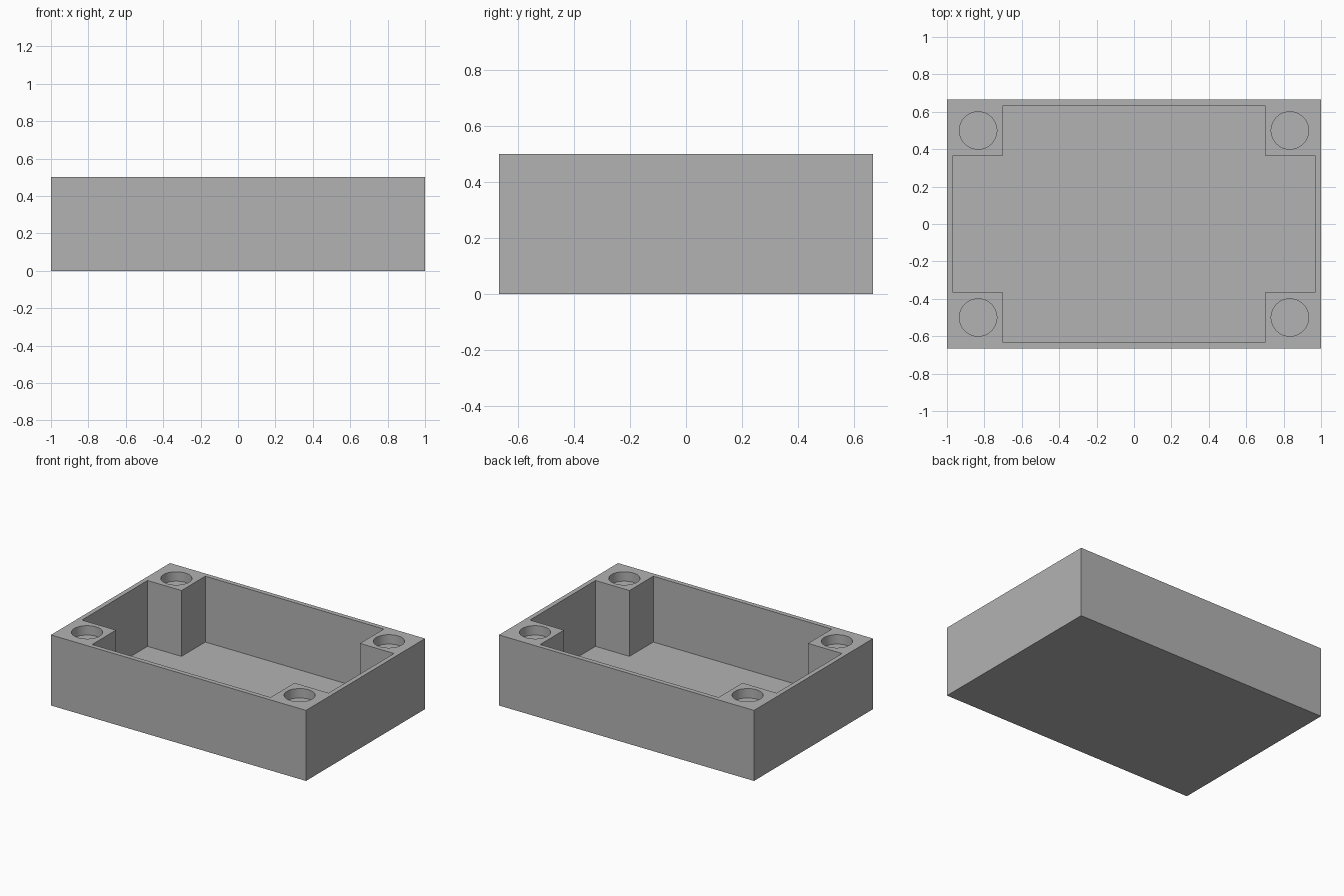
import bpy
import bmesh
import math

cube = bpy.data.objects.get("Cube")
if cube:
    bpy.data.objects.remove(cube, do_unlink=True)

# Overall sizes
LENGTH, WIDTH, HEIGHT = 2.0, 4 / 3, 0.5
WALL = 1 / 30            # wall and floor thickness
POST = 0.3               # corner post size from the outer faces
HOLE_INSET, HOLE_RADIUS, HOLE_DEPTH = 1 / 6, 0.1, 1 / 15

grey = bpy.data.materials.new("plain grey")
grey.use_nodes = True
colour = (0.45, 0.45, 0.45, 1)
grey.diffuse_color = colour
grey.node_tree.nodes["Principled BSDF"].inputs["Base Color"].default_value = colour


def prism(name, outline, bottom, top):
    """Extrude a flat outline between two heights."""
    bm = bmesh.new()
    face = bm.faces.new([bm.verts.new((x, y, bottom)) for x, y in outline])
    result = bmesh.ops.extrude_face_region(bm, geom=[face])
    verts = [v for v in result["geom"] if isinstance(v, bmesh.types.BMVert)]
    bmesh.ops.translate(bm, verts=verts, vec=(0, 0, top - bottom))
    bmesh.ops.recalc_face_normals(bm, faces=bm.faces)
    mesh = bpy.data.meshes.new(name)
    bm.to_mesh(mesh)
    bm.free()
    mesh.materials.append(grey)
    obj = bpy.data.objects.new(name, mesh)
    bpy.context.collection.objects.link(obj)
    return obj


def cut(target, cutter):
    """Subtract the cutter from the target, then discard it."""
    cutter.hide_render = True
    mod = target.modifiers.new("cut", "BOOLEAN")
    mod.operation = "DIFFERENCE"
    mod.solver = "EXACT"
    mod.object = cutter
    bpy.context.view_layer.objects.active = target
    bpy.ops.object.modifier_apply(modifier=mod.name)
    bpy.data.objects.remove(cutter, do_unlink=True)


# Solid block
hx, hy = LENGTH / 2, WIDTH / 2
tray = prism("box_base", [(-hx, -hy), (hx, -hy), (hx, hy), (-hx, hy)], 0, HEIGHT)

# Cross-shaped cavity that leaves a square post in each corner
ix, iy = hx - WALL, hy - WALL
px, py = hx - POST, hy - POST
corner = [(ix, py), (px, py), (px, iy)]
outline = []
for sx, sy in ((1, 1), (-1, 1), (-1, -1), (1, -1)):
    points = corner if sx * sy > 0 else corner[::-1]
    outline += [(x * sx, y * sy) for x, y in points]
cut(tray, prism("cavity_cutter", outline, WALL, HEIGHT + 0.1))

# Round pocket in the top of each post
STEPS = 48
for sx in (-1, 1):
    for sy in (-1, 1):
        cx, cy = sx * (hx - HOLE_INSET), sy * (hy - HOLE_INSET)
        circle = [(cx + HOLE_RADIUS * math.cos(math.tau * i / STEPS),
                   cy + HOLE_RADIUS * math.sin(math.tau * i / STEPS))
                  for i in range(STEPS)]
        cut(tray, prism("pocket_cutter", circle, HEIGHT - HOLE_DEPTH, HEIGHT + 0.1))

# Smooth pocket walls, sharp edges elsewhere
bpy.ops.object.select_all(action="DESELECT")
tray.select_set(True)
bpy.context.view_layer.objects.active = tray
bpy.ops.object.shade_smooth_by_angle(angle=math.radians(30))
